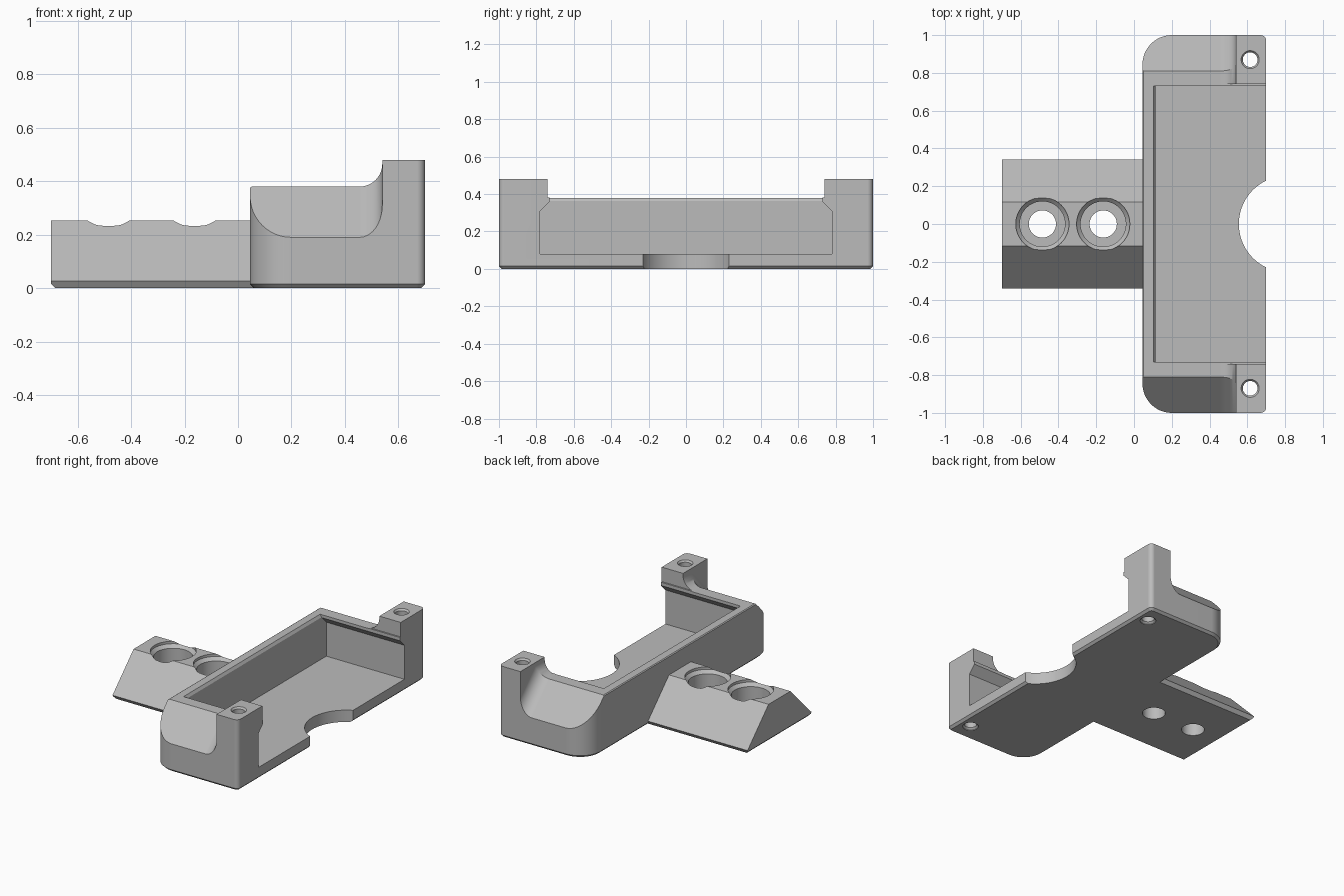
import bpy, bmesh, math
from mathutils import Vector

cube = bpy.data.objects.get("Cube")
if cube:
    bpy.data.objects.remove(cube, do_unlink=True)

grey = bpy.data.materials.new("plain_grey")
grey.use_nodes = True
colour = (0.5, 0.5, 0.5, 1)
grey.diffuse_color = colour
grey.node_tree.nodes["Principled BSDF"].inputs["Base Color"].default_value = colour


def finish(name, bm):
    bmesh.ops.recalc_face_normals(bm, faces=bm.faces[:])
    mesh = bpy.data.meshes.new(name)
    bm.to_mesh(mesh)
    bm.free()
    mesh.materials.append(grey)
    ob = bpy.data.objects.new(name, mesh)
    bpy.context.collection.objects.link(ob)
    return ob


def prism(points, axis, lo, hi):
    """Extrude a 2D outline along x (y,z outline), y (x,z) or z (x,y)."""
    bm = bmesh.new()
    place = {"x": lambda a, b: (lo, a, b), "y": lambda a, b: (a, lo, b),
             "z": lambda a, b: (a, b, lo)}[axis]
    face = bm.faces.new([bm.verts.new(place(a, b)) for a, b in points])
    res = bmesh.ops.extrude_face_region(bm, geom=[face])
    shift = Vector([(hi - lo) * (axis == c) for c in "xyz"])
    bmesh.ops.translate(bm, vec=shift, verts=[v for v in res["geom"] if isinstance(v, bmesh.types.BMVert)])
    bmesh.ops.recalc_face_normals(bm, faces=bm.faces[:])
    return bm


def bevel(bm, test, size, segments):
    edges = [e for e in bm.edges if test(*[v.co for v in e.verts])]
    bmesh.ops.bevel(bm, geom=edges, offset=size, segments=segments, profile=0.5,
                    affect='EDGES', clamp_overlap=False)


def lathe(profile, x, y, steps=48):
    """Spin a closed (radius, z) outline that starts and ends on the axis."""
    bm = bmesh.new()
    verts = [bm.verts.new((x + r, y, z)) for r, z in profile]
    edges = [bm.edges.new(p) for p in zip(verts, verts[1:])]
    bmesh.ops.spin(bm, geom=verts + edges, cent=(x, y, 0), axis=(0, 0, 1),
                   angle=math.tau, steps=steps)
    bmesh.ops.remove_doubles(bm, verts=bm.verts[:], dist=0.0005)
    return bm


def cut(target, bm):
    cutter = finish("cutter", bm)
    cutter.hide_render = True
    mod = target.modifiers.new("cut", 'BOOLEAN')
    mod.operation, mod.solver, mod.object = 'DIFFERENCE', 'EXACT', cutter
    bpy.context.view_layer.objects.active = target
    bpy.ops.object.modifier_apply(modifier=mod.name)
    bpy.data.objects.remove(cutter, do_unlink=True)


def smooth(ob):
    bpy.ops.object.select_all(action='DESELECT')
    ob.select_set(True)
    bpy.context.view_layer.objects.active = ob
    bpy.ops.object.shade_smooth_by_angle(angle=math.radians(25))
    mod = ob.modifiers.new("even_shading", 'WEIGHTED_NORMAL')
    mod.keep_sharp = True


def mirrored(half):
    return half + [(-a, b) for a, b in reversed(half)]


BACK, OPEN, TOP, RIM, POST = 0.045, 0.70, 0.48, 0.38, 0.54

# Tray block: rounded corners and chamfered underside
block = prism([(BACK, -1), (OPEN, -1), (OPEN, 1), (BACK, 1)], "z", 0, TOP)
upright = lambda a, b: abs(a.z - b.z) > 0.3
bevel(block, lambda a, b: upright(a, b) and a.x < 0.1, 0.155, 12)
bevel(block, lambda a, b: upright(a, b) and a.x > 0.69 and b.x > 0.69, 0.03, 5)
bevel(block, lambda a, b: a.z < 0.001 and b.z < 0.001, 0.015, 1)
tray = finish("tray", block)

# Rim and sloped ends, filleted up into the corner posts
above = prism(mirrored([(1.2, 0.6), (1.2, -0.01), (0.81, RIM)]), "x", -0.1, POST)
bevel(above, lambda a, b: min(a.x, b.x) > POST - 0.01 and max(a.z, b.z) < 0.5, 0.085, 10)
cut(tray, above)

# Pocket with overhanging end rails, open on one long side
pocket = [(0.74, 0.6), (0.74, RIM + 0.002), (0.73, RIM + 0.002), (0.73, 0.36),
          (0.78, 0.31), (0.78, 0.08)]
cut(tray, prism(mirrored(pocket), "x", 0.115, 0.9))

# Chamfers on the inner and outer top edges of the long wall
cut(tray, prism([(0.12, 0.355), (0.12, 0.4), (0.09, 0.4)], "y", -0.73, 0.73))
cut(tray, prism([(0.03, 0.365), (0.03, 0.4), (0.08, 0.4)], "y", -1.1, 1.1))

# Round notch in the floor edge
cut(tray, lathe([(0, -0.1), (0.255, -0.1), (0.255, 0.3), (0, 0.3)], 0.81, 0, 72))

# Screw holes through the posts, eased at both mouths
screw = [(0, -0.05), (0.05, -0.05), (0.05, 0.004), (0.039, 0.015), (0.039, TOP - 0.012),
         (0.048, TOP), (0.048, 0.55), (0, 0.55)]
for side in (-1, 1):
    cut(tray, lathe(screw, 0.615, side * 0.87, 32))

# Mounting tab with sloped sides and an undercut lower edge
tab_bm = prism(mirrored([(0.325, 0), (0.342, 0.026), (0.117, 0.253)]), "x", -0.70, 0.06)
bevel(tab_bm, lambda a, b: max(a.x, b.x) < -0.69 and max(a.z, b.z) < 0.001, 0.017, 1)
tab = finish("mounting_tab", tab_bm)

# Counterbored bolt holes in the tab
bolt = [(0, -0.1), (0.072, -0.1), (0.072, 0.09), (0.12, 0.09), (0.12, 0.215),
        (0.141, 0.236), (0.141, 0.4), (0, 0.4)]
for x in (-0.485, -0.163):
    cut(tab, lathe(bolt, x, 0))

for part in (tray, tab):
    smooth(part)
